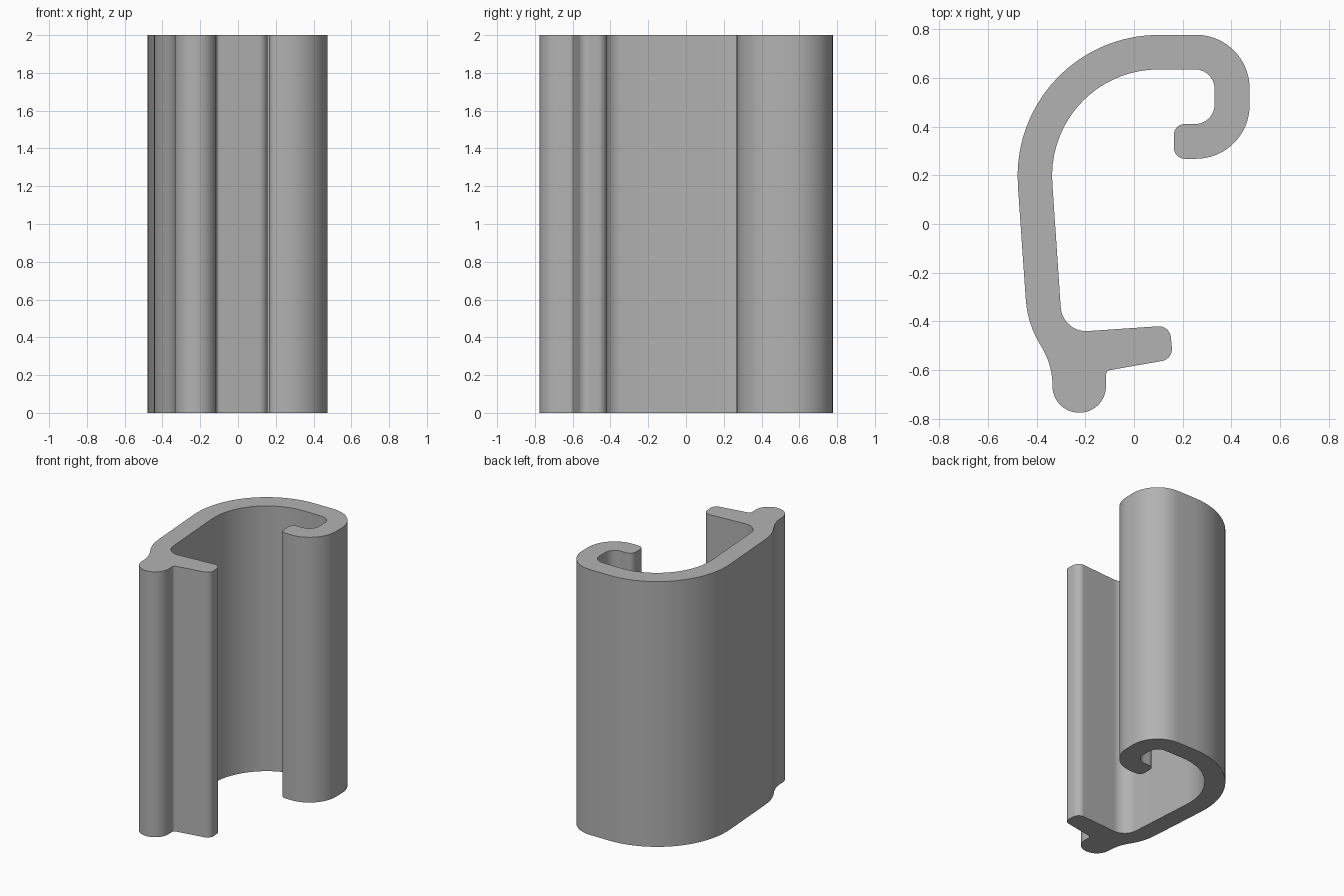
import bpy
import bmesh
import math
from mathutils import Vector

cube = bpy.data.objects.get("Cube")
if cube:
    bpy.data.objects.remove(cube, do_unlink=True)

HEIGHT = 2.0

# Section corners, each with its fillet radius
SECTION = [
    (-0.520, 0.777, 0.580),   # outer bend
    (0.475, 0.777, 0.220),    # hook outside
    (0.475, 0.268, 0.220),
    (0.164, 0.268, 0.045),    # hook tip
    (0.164, 0.411, 0.045),
    (0.331, 0.411, 0.080),    # hook inside
    (0.331, 0.635, 0.080),
    (-0.367, 0.635, 0.437),   # inner bend
    (-0.294, -0.447, 0.105),  # inside foot corner
    (0.147, -0.417, 0.050),   # foot tip
    (0.160, -0.555, 0.050),
    (-0.115, -0.603, 0.020),  # notch beside the bead
    (-0.115, -0.775, 0.109),  # rounded bead
    (-0.335, -0.775, 0.109),
    (-0.335, -0.582, 0.300),  # S-curve up to the wall
    (-0.438, -0.405, 0.400),
]


def fillet(before, corner, after, radius):
    """Points of the arc that rounds one corner."""
    a = (before - corner).normalized()
    b = (after - corner).normalized()
    half = a.angle(b) / 2
    centre = corner + (a + b).normalized() * radius / math.sin(half)
    start = corner + a * radius / math.tan(half) - centre
    end = corner + b * radius / math.tan(half) - centre
    sweep = math.atan2(start.cross(end), start.dot(end))
    steps = max(4, math.ceil(abs(sweep) / math.radians(5)))
    for i in range(steps + 1):
        t = sweep * i / steps
        c, s = math.cos(t), math.sin(t)
        yield centre + Vector((start.x * c - start.y * s,
                               start.x * s + start.y * c))


def rounded_outline(section):
    corners = [Vector((x, y)) for x, y, r in section]
    points = []
    for i, (x, y, r) in enumerate(section):
        following = corners[(i + 1) % len(corners)]
        points.extend(fillet(corners[i - 1], corners[i], following, r))
    return points


# Extrude the section to full height
bm = bmesh.new()
base = bm.faces.new([bm.verts.new((p.x, p.y, 0)) for p in rounded_outline(SECTION)])
top = bmesh.ops.extrude_face_region(bm, geom=[base], use_keep_orig=True)["geom"]
bmesh.ops.translate(bm, vec=(0, 0, HEIGHT),
                    verts=[v for v in top if isinstance(v, bmesh.types.BMVert)])
bmesh.ops.recalc_face_normals(bm, faces=bm.faces)
mesh = bpy.data.meshes.new("hooked_rail")
bm.to_mesh(mesh)
bm.free()

# Plain grey finish
grey = bpy.data.materials.new("plain_grey")
grey.use_nodes = True
colour = (0.45, 0.45, 0.45, 1)
grey.diffuse_color = colour
grey.node_tree.nodes["Principled BSDF"].inputs["Base Color"].default_value = colour
mesh.materials.append(grey)

rail = bpy.data.objects.new("hooked_rail", mesh)
bpy.context.collection.objects.link(rail)
bpy.ops.object.select_all(action="DESELECT")
rail.select_set(True)
bpy.context.view_layer.objects.active = rail
bpy.ops.object.shade_smooth_by_angle(angle=math.radians(30))
